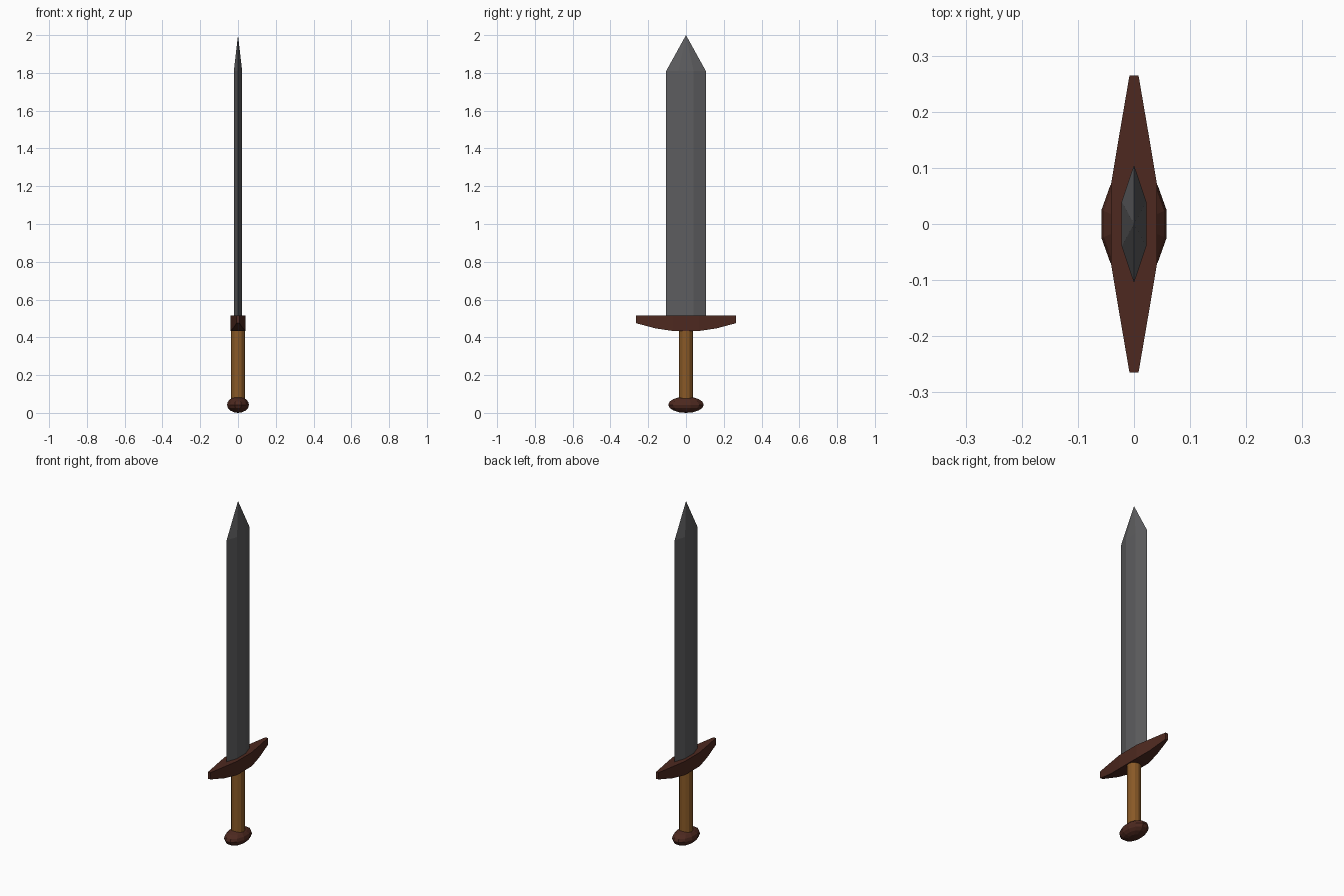
import bpy, bmesh, math
from mathutils import Matrix

if "Cube" in bpy.data.objects:
    bpy.data.objects.remove(bpy.data.objects["Cube"])


def material(name, rgb):
    m = bpy.data.materials.new(name)
    m.diffuse_color = (*rgb, 1)
    m.use_nodes = True
    m.node_tree.nodes["Principled BSDF"].inputs["Base Color"].default_value = m.diffuse_color
    return m


def finish(name, bm, mat):
    bmesh.ops.recalc_face_normals(bm, faces=bm.faces)
    me = bpy.data.meshes.new(name)
    bm.to_mesh(me)
    bm.free()
    me.materials.append(mat)
    ob = bpy.data.objects.new(name, me)
    bpy.context.collection.objects.link(ob)
    return ob


def loft(bm, loops):
    """Bridge equal-length point loops and cap both ends."""
    rings = [[bm.verts.new(p) for p in loop] for loop in loops]
    n = len(rings[0])
    for a, b in zip(rings, rings[1:]):
        for i in range(n):
            j = (i + 1) % n
            bm.faces.new((a[i], a[j], b[j], b[i]))
    bm.faces.new(rings[0])
    bm.faces.new(rings[-1])
    return rings


steel = material("steel", (0.11, 0.11, 0.115))
dark_wood = material("dark_wood", (0.075, 0.022, 0.014))
leather = material("leather", (0.25, 0.10, 0.02))

# Blade: six-sided section drawn up to a point
section = [(0, -0.105), (0.022, -0.04), (0.022, 0.04),
           (0, 0.105), (-0.022, 0.04), (-0.022, -0.04)]
bm = bmesh.new()
rings = loft(bm, [[(x, y, z) for x, y in section] for z in (0.48, 1.81, 2.0)])
bmesh.ops.pointmerge(bm, verts=rings[-1], merge_co=(0, 0, 2.0))
finish("blade", bm, steel)

# Crossguard: flat top, tapering ends; (y, half width, bottom z)
half = [(0.265, 0.008, 0.475), (0.16, 0.026, 0.447), (0.07, 0.041, 0.434)]
stations = [(-y, w, b) for y, w, b in half] + half[::-1]
bm = bmesh.new()
loft(bm, [[(-w, y, b), (w, y, b), (w, y, 0.515), (-w, y, 0.515)]
          for y, w, b in stations])
finish("crossguard", bm, dark_wood)

# Grip
bm = bmesh.new()
bmesh.ops.create_cone(bm, cap_ends=True, segments=12, radius1=0.037, radius2=0.037,
                      depth=0.39, matrix=Matrix.Translation((0, 0, 0.255)))
finish("grip", bm, leather)

# Pommel: flattened faceted ball
bm = bmesh.new()
bmesh.ops.create_uvsphere(bm, u_segments=12, v_segments=8, radius=1,
                          matrix=Matrix.Rotation(math.radians(15), 4, 'Z'))
bmesh.ops.scale(bm, vec=(0.06, 0.097, 0.043), verts=bm.verts)
bmesh.ops.translate(bm, vec=(0, 0, 0.043), verts=bm.verts)
finish("pommel", bm, dark_wood)
